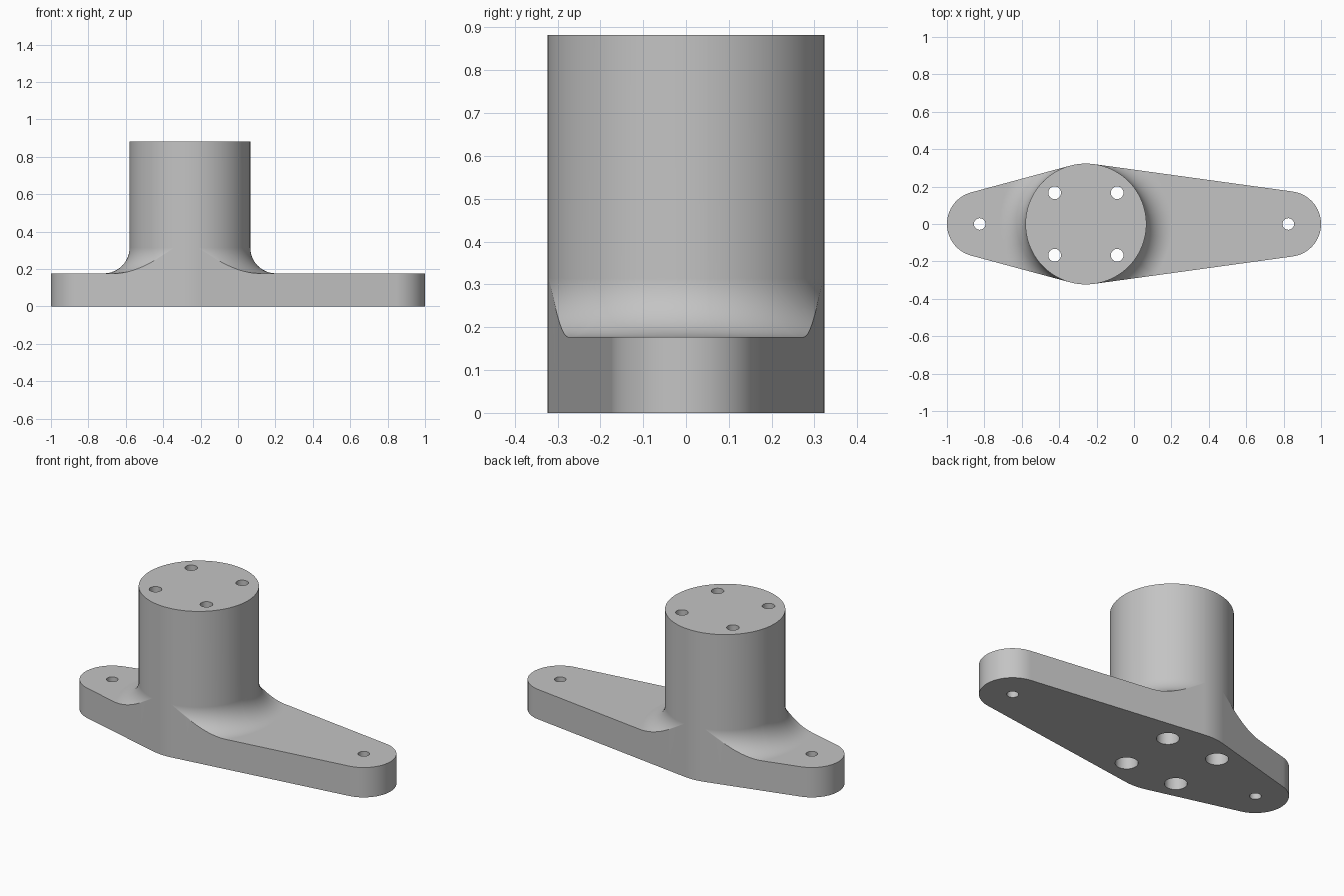
import bpy, bmesh
from math import pi, sin, cos, asin, atan2, sqrt
from mathutils import Matrix

cube = bpy.data.objects.get("Cube")
if cube:
    bpy.data.objects.remove(cube, do_unlink=True)

CX = -0.257                  # column axis
R, TOP = 0.323, 0.882        # column radius and height
PLATE, END_R = 0.177, 0.175  # plate thickness, rounded end radius
FILLET, STEPS = 0.137, 12
END_X = 0.825
BORE_TOP = 0.7

grey = bpy.data.materials.new("plain grey")
grey.use_nodes = True
grey.diffuse_color = (0.55, 0.55, 0.55, 1)
grey.node_tree.nodes["Principled BSDF"].inputs["Base Color"].default_value = (0.55, 0.55, 0.55, 1)


def outline(theta, d):
    """Distance from the column axis to the plate edge; d is the distance to the end arc."""
    a = asin((R - END_R) / d)
    tangent = pi / 2 - a
    end = atan2(END_R * cos(a), d + END_R * sin(a))
    if theta >= tangent:
        return R
    if theta >= end:
        return R / cos(theta - tangent)
    return d * cos(theta) + sqrt(max(0, END_R ** 2 - (d * sin(theta)) ** 2))


def half_angles(d):
    """Angles from the end axis to a right angle, denser along the end arc."""
    a = asin((R - END_R) / d)
    arc = [(pi / 2 - a) * i / 16 for i in range(17)]
    angles = [atan2(END_R * sin(t), d + END_R * cos(t)) for t in arc]
    steps = 32
    angles += [pi / 2 * i / steps for i in range(1, steps + 1)
               if pi / 2 * i / steps > angles[-1] + 0.01]
    angles.append(pi / 2 - a)
    return sorted(angles)


# Rays around the column axis: (angle, distance to plate edge)
d_left, d_right = END_X - CX, END_X + CX
rays = [(t, outline(t, d_left)) for t in half_angles(d_left)]
rays += [(pi - t, outline(t, d_right)) for t in reversed(half_angles(d_right)[:-1]) if t < pi / 2 - 0.001]
rays.sort()
rays += [(2 * pi - t, dist) for t, dist in reversed(rays) if 0.001 < t < pi - 0.001]


def column_section(dist):
    """Radius and height pairs from the plate bottom up to the column top."""
    reach = min(dist, R + FILLET) - R

    def height(u):
        return PLATE + FILLET - sqrt(max(0, FILLET ** 2 - (FILLET - u) ** 2))

    pts = [(dist, 0), (dist, height(reach))]
    for k in range(STEPS, -1, -1):
        u = reach * (1 - cos(pi / 2 * k / STEPS))
        pts.append((R + u, height(u)))
    return pts + [(R, TOP)]


# Plate, fillet and column in one skin
bm = bmesh.new()
loops = [[bm.verts.new((CX + r * cos(t), r * sin(t), z)) for r, z in column_section(dist)]
         for t, dist in rays]
for i, a in enumerate(loops):
    b = loops[(i + 1) % len(loops)]
    for k in range(len(a) - 1):
        bm.faces.new((a[k], b[k], b[k + 1], a[k + 1]))
bm.faces.new([c[0] for c in reversed(loops)])
bm.faces.new([c[-1] for c in loops])
bmesh.ops.remove_doubles(bm, verts=bm.verts, dist=0.00005)
bmesh.ops.recalc_face_normals(bm, faces=bm.faces)
mesh = bpy.data.meshes.new("flanged_post")
bm.to_mesh(mesh)
bm.free()
mesh.materials.append(grey)
post = bpy.data.objects.new("flanged_post", mesh)
bpy.context.collection.objects.link(post)
bpy.context.view_layer.objects.active = post
post.select_set(True)


def drill(name, holes, z0, z1):
    """Cut vertical holes given as (x, y, radius)."""
    bm = bmesh.new()
    for x, y, r in holes:
        bmesh.ops.create_cone(bm, cap_ends=True, segments=32, radius1=r, radius2=r, depth=z1 - z0,
                              matrix=Matrix.Translation((x, y, (z0 + z1) / 2)))
    me = bpy.data.meshes.new(name)
    bm.to_mesh(me)
    bm.free()
    me.materials.append(grey)
    cutter = bpy.data.objects.new(name, me)
    cutter.hide_render = True
    bpy.context.collection.objects.link(cutter)
    mod = post.modifiers.new(name, "BOOLEAN")
    mod.operation, mod.solver, mod.object = "DIFFERENCE", "EXACT", cutter
    bpy.ops.object.modifier_apply(modifier=name)
    bpy.data.objects.remove(cutter, do_unlink=True)


# Screw holes through ends and column, with wide bores from below
grid = [(CX + sx * 0.167, sy * 0.167) for sx in (-1, 1) for sy in (-1, 1)]
drill("screw_holes", [(x, y, 0.034) for x, y in grid] + [(s * END_X, 0, 0.031) for s in (-1, 1)], -0.1, 1)
drill("wide_bores", [(x, y, 0.06) for x, y in grid], -0.1, BORE_TOP)

bpy.ops.object.shade_smooth_by_angle(angle=pi / 6)
normals = post.modifiers.new("even_shading", "WEIGHTED_NORMAL")
normals.keep_sharp = True
